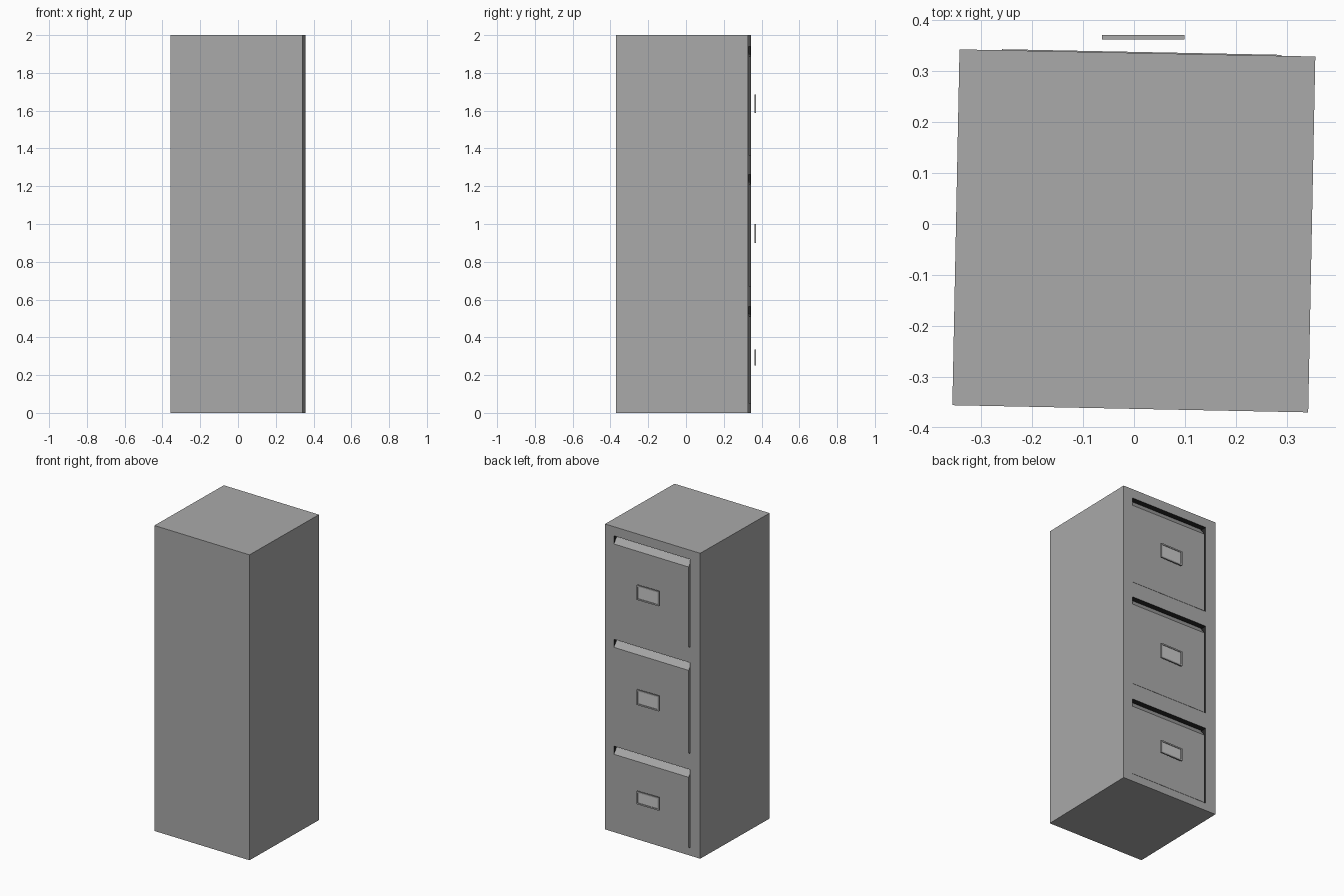
import bpy, bmesh, math
from mathutils import Matrix

if "Cube" in bpy.data.objects:
    bpy.data.objects.remove(bpy.data.objects["Cube"])

HW, HD, H = 0.3495, 0.3495, 2.0            # cabinet half width, half depth, height
PLACE = Matrix.Translation((-0.0003, -0.0135, 0)) @ Matrix.Rotation(math.radians(-1.15), 4, 'Z')
LEFT, RIGHT = -0.276, 0.283                # drawer opening in x
GAP, RECESS, PULL_D, PULL_H = 0.01, 0.05, 0.04, 0.052
# drawer bottom, drawer top, label bottom, label top
DRAWERS = [(0.05, 0.563, 0.25, 0.335), (0.668, 1.263, 0.90, 1.0), (1.363, 1.94, 1.588, 1.685)]


def grey(name, v):
    m = bpy.data.materials.new(name)
    m.diffuse_color = (v, v, v, 1)
    m.use_nodes = True
    m.node_tree.nodes["Principled BSDF"].inputs["Base Color"].default_value = m.diffuse_color
    return m


STEEL, DARK, CARD = grey("steel", 0.4), grey("dark_gap", 0.02), grey("card", 0.8)


def make(name, bm, matrix, *mats):
    bmesh.ops.recalc_face_normals(bm, faces=bm.faces)
    me = bpy.data.meshes.new(name)
    bm.to_mesh(me)
    bm.free()
    for m in mats:
        me.materials.append(m)
    ob = bpy.data.objects.new(name, me)
    bpy.context.collection.objects.link(ob)
    ob.matrix_world = matrix
    return ob


def add_box(bm, x0, x1, y0, y1, z0, z1):
    m = Matrix.Translation(((x0 + x1) / 2, (y0 + y1) / 2, (z0 + z1) / 2)) @ \
        Matrix.Diagonal((x1 - x0, y1 - y0, z1 - z0, 1))
    bmesh.ops.create_cube(bm, size=1, matrix=m)


# cabinet body with dark drawer openings cut in the +y side
bm = bmesh.new()
add_box(bm, -HW, HW, -HD, HD, 0, H)
body = make("cabinet_body", bm, PLACE, STEEL, DARK)

bm = bmesh.new()
for z0, z1, _, _ in DRAWERS:
    add_box(bm, LEFT, RIGHT, HD - RECESS, HD + 0.1, z0, z1)
for f in bm.faces:
    f.material_index = 1
cutter = make("opening_cutter", bm, PLACE, STEEL, DARK)
cutter.hide_render = True

mod = body.modifiers.new("openings", 'BOOLEAN')
mod.operation = 'DIFFERENCE'
mod.solver = 'EXACT'
mod.object = cutter
bpy.context.view_layer.objects.active = body
bpy.ops.object.modifier_apply(modifier=mod.name)
bpy.data.objects.remove(cutter)

for i, (z0, z1, l0, l1) in enumerate(DRAWERS, 1):
    # drawer front: side profile with a sloped finger pull along its top
    front = HD + 0.002
    profile = [(HD - RECESS, z0), (front, z0), (front, z1 - PULL_H),
               (front - PULL_D, z1), (HD - RECESS, z1)]
    bm = bmesh.new()
    face = bm.faces.new([bm.verts.new((LEFT + GAP, y, z)) for y, z in profile])
    ext = bmesh.ops.extrude_face_region(bm, geom=[face], use_keep_orig=True)
    new = [v for v in ext['geom'] if isinstance(v, bmesh.types.BMVert)]
    bmesh.ops.translate(bm, verts=new, vec=(RIGHT - LEFT - GAP, 0, 0))
    make(f"drawer_front_{i}", bm, PLACE, STEEL)

    # label holder: thin plate with a recessed pale card
    bm = bmesh.new()
    add_box(bm, -0.063, 0.099, 0.362, 0.371, l0, l1)
    bm.normal_update()
    outer = [f for f in bm.faces if f.normal.y > 0.9]
    bmesh.ops.inset_region(bm, faces=outer, thickness=0.013)
    card = bmesh.ops.extrude_discrete_faces(bm, faces=outer)['faces']
    bmesh.ops.translate(bm, verts=card[0].verts, vec=(0, -0.004, 0))
    card[0].material_index = 1
    make(f"label_holder_{i}", bm, Matrix.Identity(4), STEEL, CARD)
